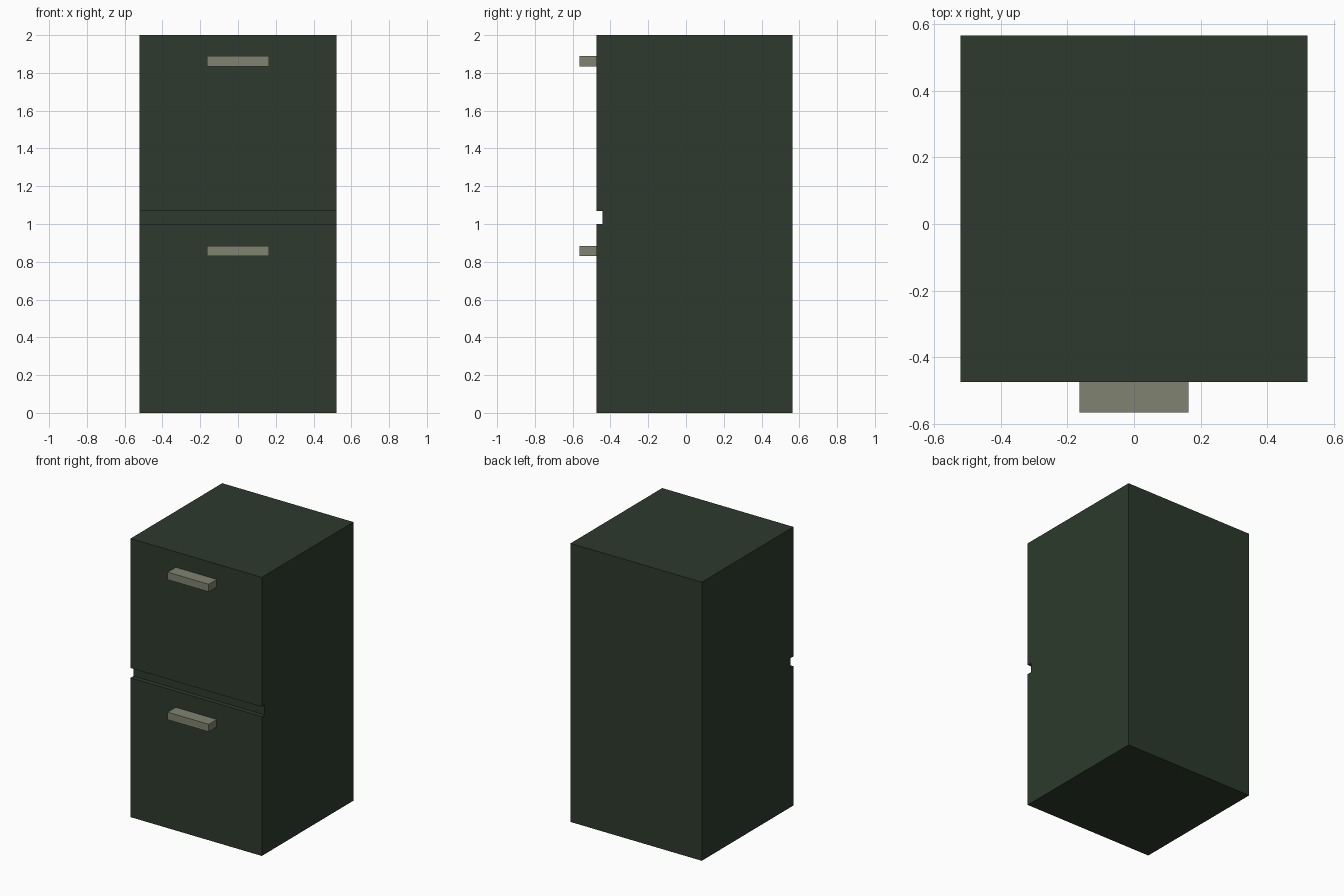
import bpy, bmesh

if "Cube" in bpy.data.objects:
    bpy.data.objects.remove(bpy.data.objects["Cube"])


def material(name, rgb):
    m = bpy.data.materials.new(name)
    m.diffuse_color = (*rgb, 1)
    m.use_nodes = True
    m.node_tree.nodes["Principled BSDF"].inputs["Base Color"].default_value = m.diffuse_color
    return m


green = material("dark green paint", (0.026, 0.042, 0.026))
metal = material("grey olive metal", (0.216, 0.231, 0.162))


def extrude_x(name, profile, half_width, mat):
    """Extrude a closed (y, z) profile symmetrically along x."""
    bm = bmesh.new()
    face = bm.faces.new([bm.verts.new((-half_width, y, z)) for y, z in profile])
    new = bmesh.ops.extrude_face_region(bm, geom=[face])["geom"]
    verts = [g for g in new if isinstance(g, bmesh.types.BMVert)]
    bmesh.ops.translate(bm, verts=verts, vec=(2 * half_width, 0, 0))
    bmesh.ops.recalc_face_normals(bm, faces=bm.faces)
    mesh = bpy.data.meshes.new(name)
    bm.to_mesh(mesh)
    bm.free()
    mesh.materials.append(mat)
    obj = bpy.data.objects.new(name, mesh)
    bpy.context.collection.objects.link(obj)
    return obj


FRONT, BACK, GROOVE = -0.474, 0.565, -0.441

# Cabinet body with the groove between the two drawers
extrude_x("cabinet_body", [
    (FRONT, 0), (BACK, 0), (BACK, 2), (FRONT, 2),
    (FRONT, 1.07), (GROOVE, 1.07), (GROOVE, 1.0), (FRONT, 1.0),
], 0.521, green)

# Drawer handles
for name, z in (("lower_handle", 0.83), ("upper_handle", 1.835)):
    extrude_x(name, [
        (-0.565, z), (FRONT, z), (FRONT, z + 0.054), (-0.565, z + 0.054),
    ], 0.163, metal)
